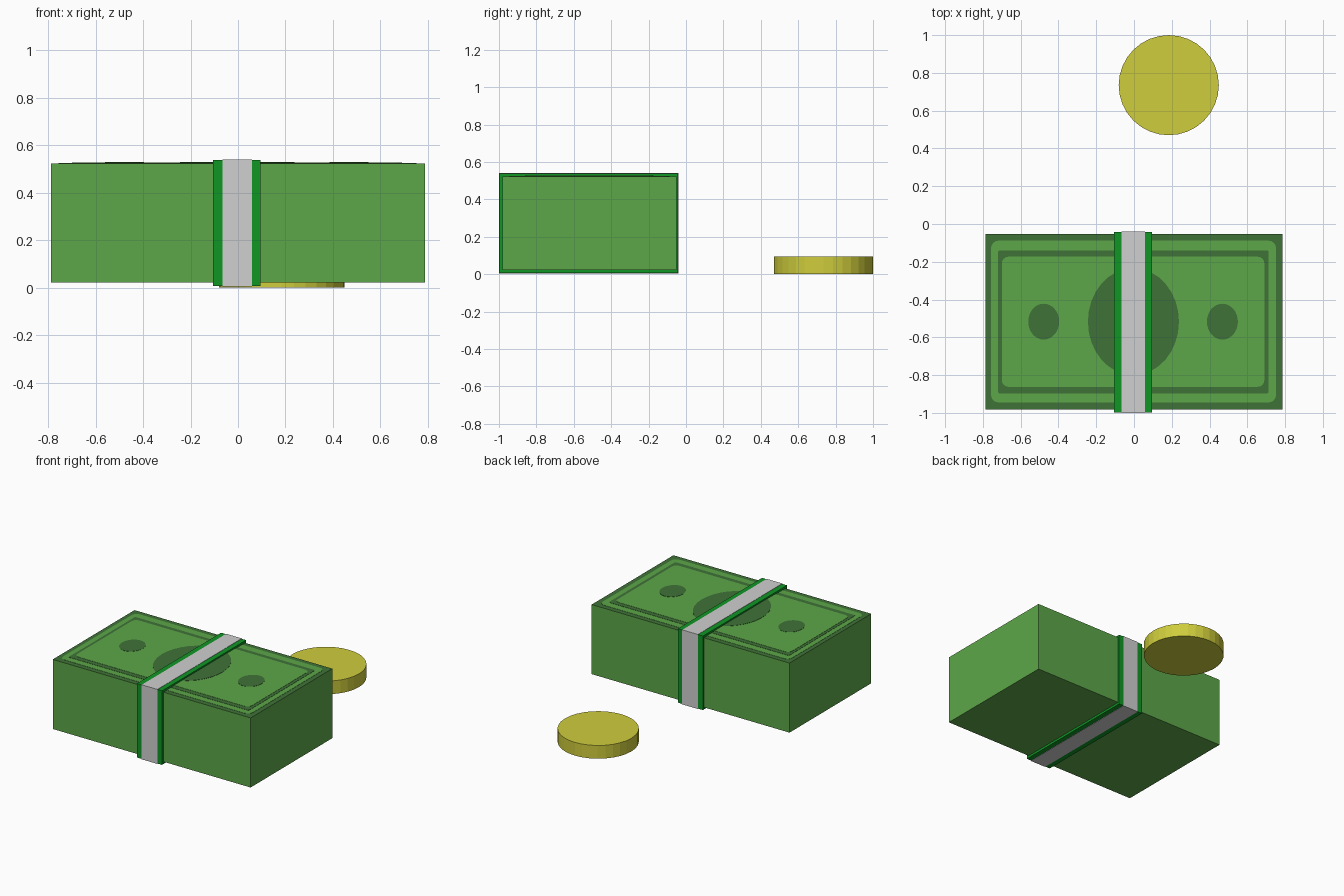
import bpy, bmesh, math

if "Cube" in bpy.data.objects:
    bpy.data.objects.remove(bpy.data.objects["Cube"])


def material(name, rgb):
    lin = [(c / 255 / 12.92 if c < 11 else ((c / 255 + 0.055) / 1.055) ** 2.4) for c in rgb]
    m = bpy.data.materials.new(name)
    m.diffuse_color = (*lin, 1)
    m.use_nodes = True
    m.node_tree.nodes["Principled BSDF"].inputs["Base Color"].default_value = m.diffuse_color
    return m


GREEN = material("note green", (93, 167, 73))
DARK = material("print dark green", (62, 114, 55))
BAND = material("band green", (16, 150, 37))
WHITE = material("band white", (208, 208, 208))
GOLD = material("coin gold", (207, 205, 60))


def finish(name, bm, *mats):
    bmesh.ops.recalc_face_normals(bm, faces=bm.faces)
    me = bpy.data.meshes.new(name)
    bm.to_mesh(me)
    bm.free()
    for m in mats:
        me.materials.append(m)
    ob = bpy.data.objects.new(name, me)
    bpy.context.collection.objects.link(ob)
    return ob


def prism(name, outline, z0, z1, *mats):
    """Extrude a flat outline upward."""
    bm = bmesh.new()
    face = bm.faces.new([bm.verts.new((x, y, z0)) for x, y in outline])
    top = bmesh.ops.extrude_face_region(bm, geom=[face])["geom"]
    for v in top:
        if isinstance(v, bmesh.types.BMVert):
            v.co.z = z1
    if not face.is_valid or len([f for f in bm.faces if len(f.verts) == len(outline)]) < 2:
        bm.faces.new([v for v in bm.verts if abs(v.co.z - z0) < 1e-6][:len(outline)])
    return finish(name, bm, *mats)


def ellipse(cx, cy, rx, ry, n=32):
    return [(cx + rx * math.cos(2 * math.pi * i / n), cy + ry * math.sin(2 * math.pi * i / n))
            for i in range(n)]


def rounded_rect(x0, x1, y0, y1, r, n=4):
    pts = []
    for k, (cx, cy) in enumerate([(x1 - r, y1 - r), (x0 + r, y1 - r), (x0 + r, y0 + r), (x1 - r, y0 + r)]):
        for i in range(n + 1):
            a = math.pi / 2 * (k + i / n)
            pts.append((cx + r * math.cos(a), cy + r * math.sin(a)))
    return pts


def sleeve(name, x0, x1, outer, inner, mat):
    """Rectangular ring around the stack; outer/inner are (y0, y1, z0, z1)."""
    bm = bmesh.new()
    loops = []
    for x, (y0, y1, z0, z1) in ((x0, outer), (x1, outer), (x1, inner), (x0, inner)):
        loops.append([bm.verts.new((x, y, z)) for y, z in ((y0, z0), (y1, z0), (y1, z1), (y0, z1))])
    for a in range(4):
        p, q = loops[a], loops[(a + 1) % 4]
        for i in range(4):
            j = (i + 1) % 4
            bm.faces.new((p[i], p[j], q[j], q[i]))
    return finish(name, bm, mat)


# Stack of notes: dark top face forms the printed border
TOP = 0.523
stack = prism("note_stack", [(-0.787, -0.981), (0.787, -0.981), (0.787, -0.052), (-0.787, -0.052)],
              0.023, TOP, GREEN, DARK)
for p in stack.data.polygons:
    p.material_index = 1 if p.normal.z > 0.9 else 0

# Printed top: thin stacked plates
STEP = 0.0015
prism("border_panel", rounded_rect(-0.757, 0.752, -0.945, -0.088, 0.04), TOP - 0.001, TOP + STEP, GREEN)
prism("frame_line", rounded_rect(-0.72, 0.713, -0.897, -0.14, 0.01), TOP - 0.001, TOP + 2 * STEP, DARK)
prism("inner_panel", rounded_rect(-0.70, 0.69, -0.862, -0.173, 0.035), TOP - 0.001, TOP + 3 * STEP, GREEN)
for name, cx, rx, ry in (("portrait_oval", -0.003, 0.241, 0.283),
                         ("left_seal", -0.478, 0.082, 0.095),
                         ("right_seal", 0.468, 0.082, 0.095)):
    prism(name, ellipse(cx, -0.517, rx, ry), TOP - 0.001, TOP + 4 * STEP, DARK)

# Paper band: green sleeve with a white centre stripe
inner = (-0.979, -0.054, 0.025, 0.521)
sleeve("paper_band", -0.105, 0.094, (-0.998, -0.042, 0.007, 0.539), inner, BAND)
sleeve("band_stripe", -0.066, 0.058, (-1.0, -0.04, 0.005, 0.541), inner, WHITE)

# Coin
prism("coin", ellipse(0.184, 0.735, 0.265, 0.265), 0, 0.095, GOLD)
